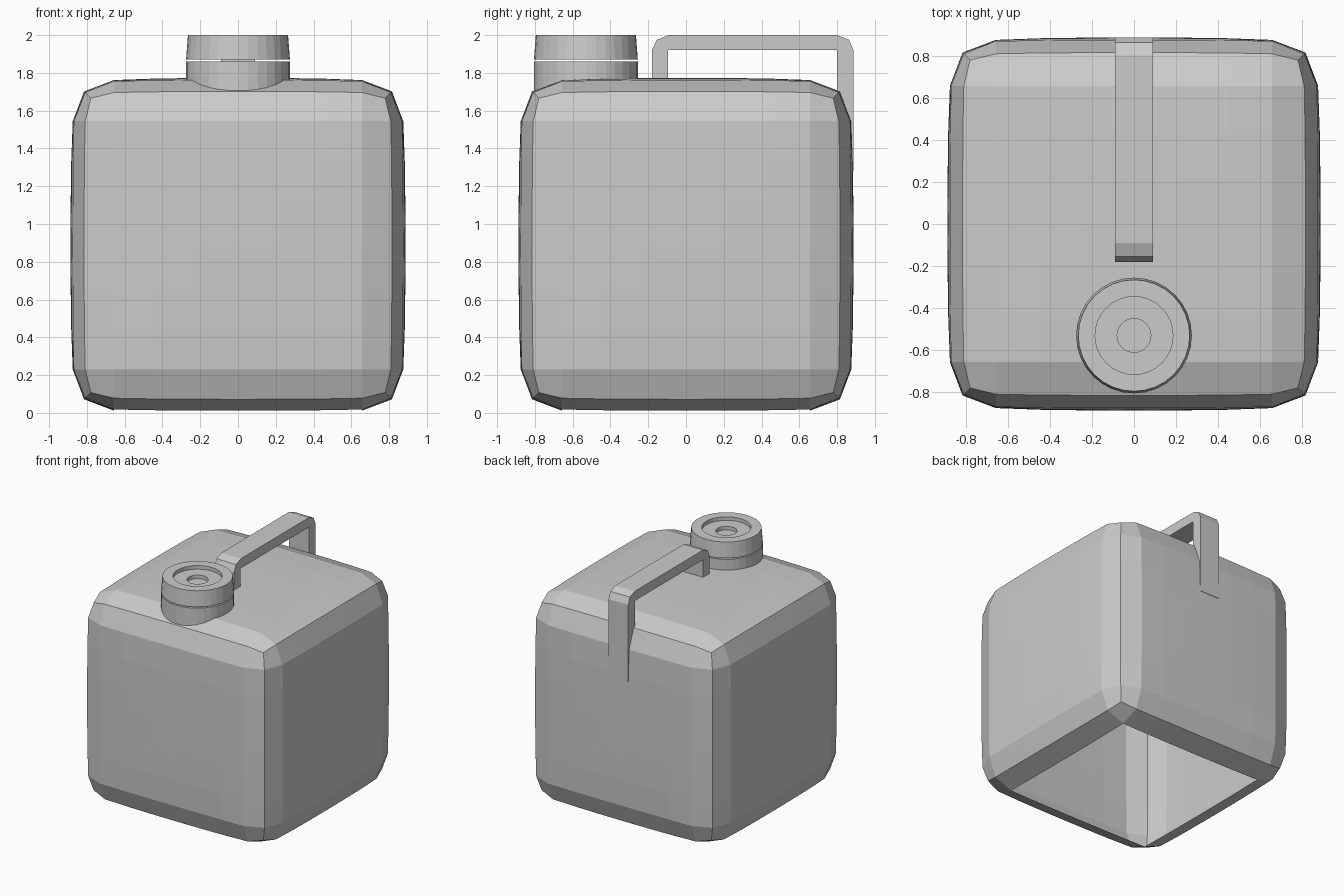
import bpy
import bmesh
from math import cos, sin, tau

if "Cube" in bpy.data.objects:
    bpy.data.objects.remove(bpy.data.objects["Cube"], do_unlink=True)

# Single flat colour
grey = bpy.data.materials.new("grey plastic")
grey.use_nodes = True
colour = (0.6, 0.6, 0.6, 1)
grey.diffuse_color = colour
grey.node_tree.nodes["Principled BSDF"].inputs["Base Color"].default_value = colour


def finish(name, bm):
    mesh = bpy.data.meshes.new(name)
    bm.to_mesh(mesh)
    bm.free()
    mesh.materials.append(grey)
    obj = bpy.data.objects.new(name, mesh)
    bpy.context.scene.collection.objects.link(obj)
    return obj


def lathe(name, profile, centre_y, sides=32):
    """Revolve (radius, z) points round a vertical axis and close both ends."""
    bm = bmesh.new()
    rings = [[bm.verts.new((r * cos(tau * i / sides), centre_y + r * sin(tau * i / sides), z))
              for i in range(sides)] for r, z in profile]
    for low, high in zip(rings, rings[1:]):
        for i in range(sides):
            j = (i + 1) % sides
            bm.faces.new((low[i], low[j], high[j], high[i]))
    bm.faces.new(rings[0][::-1])
    bm.faces.new(rings[-1])
    return finish(name, bm)


# Body: gridded cube, bulged sides and rounded edges, open underneath
HALF = 0.887
along = [0, 0.222, 0.442, 0.657]        # grid line positions on a face
sink = [0, 0.001, 0.004, 0.012, 0.072]  # drop of a face towards its edges
bm = bmesh.new()
bmesh.ops.create_cube(bm, size=2)
bmesh.ops.subdivide_edges(bm, edges=bm.edges[:], cuts=7, use_grid_fill=True)
base = [f for f in bm.faces
        if f.calc_center_median().z < -0.99
        and max(abs(f.calc_center_median().x), abs(f.calc_center_median().y)) < 0.75]
bmesh.ops.delete(bm, geom=base, context='FACES')
for v in bm.verts:
    steps = [round(abs(c) * 4) for c in v.co]
    signs = [1 if c > 0 else -1 for c in v.co]
    for axis in range(3):
        if steps[axis] < 4:
            size = along[steps[axis]]
        else:
            a, b = (sink[steps[k]] for k in range(3) if k != axis)
            size = HALF - max(a, b) - 0.5 * min(a, b)
        v.co[axis] = signs[axis] * size
    v.co.z += HALF
finish("body", bm)

# Neck and loose cap with a stepped recess
SPOUT_Y = -0.53
lathe("neck", [(0.275, 1.62), (0.275, 1.86)], SPOUT_Y)
lathe("cap", [(0.275, 1.87), (0.265, 2.0), (0.185, 2.0), (0.185, 1.97),
              (0.08, 1.97), (0.08, 1.94)], SPOUT_Y)

# Handle: side outline extruded across the width
outline = [(-0.18, 1.7), (-0.18, 1.92), (-0.155, 1.975), (-0.09, 2.0),
           (0.8, 2.0), (0.863, 1.975), (0.887, 1.92), (0.887, 1.28),
           (0.8, 1.28), (0.8, 1.92), (-0.095, 1.92), (-0.095, 1.7)]
bm = bmesh.new()
side = bm.faces.new([bm.verts.new((-0.09, y, z)) for y, z in outline])
extruded = bmesh.ops.extrude_face_region(bm, geom=[side])["geom"]
bmesh.ops.translate(bm, vec=(0.18, 0, 0),
                    verts=[g for g in extruded if isinstance(g, bmesh.types.BMVert)])
bmesh.ops.recalc_face_normals(bm, faces=bm.faces[:])
finish("handle", bm)
